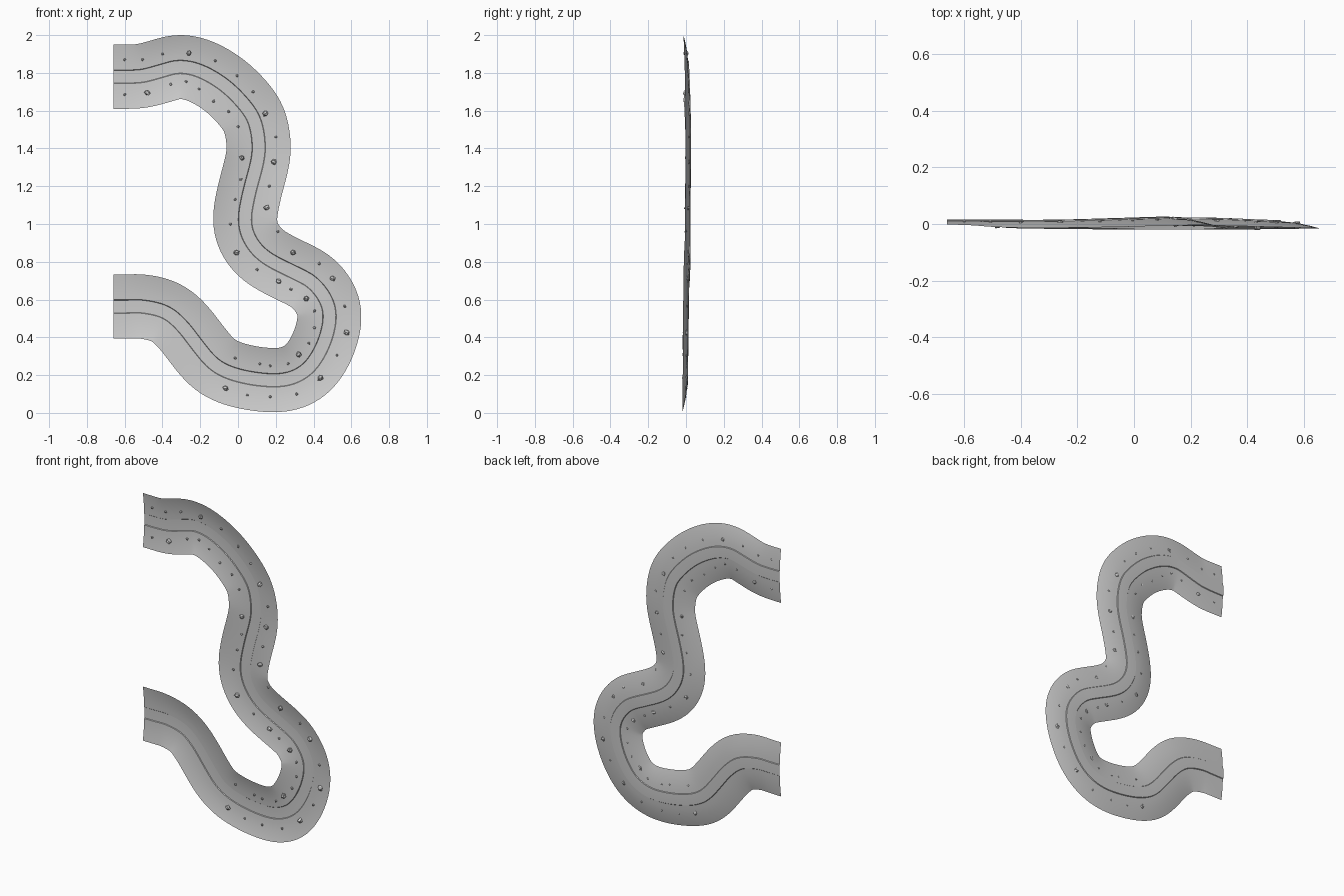
import bpy, bmesh, math, random
from mathutils import Vector, Matrix

if "Cube" in bpy.data.objects:
    bpy.data.objects.remove(bpy.data.objects["Cube"])

random.seed(4)
HALF = 0.17      # half width of the strip
BED = 0.033      # half width of the sunken channel

# centre line: x, z and depth y of the valley floor
PATH = [(-.66, 1.78, .011), (-.58, 1.78, .011), (-.5, 1.785, .011), (-.4, 1.812, .011),
        (-.31, 1.833, .011), (-.2, 1.811, .013), (-.07, 1.735, .017), (.035, 1.63, .02),
        (.09, 1.54, .022), (.11, 1.42, .022), (.1, 1.32, .022), (.06, 1.17, .021),
        (.035, 1.02, .02), (.067, .91, .02), (.15, .82, .02), (.3, .743, .018),
        (.395, .69, .014), (.465, .6, .011), (.486, .5, .01), (.455, .37, .009),
        (.385, .25, .007), (.29, .187, .006), (.17, .172, .006), (0, .198, .006),
        (-.125, .255, .007), (-.22, .365, .009), (-.29, .455, .01), (-.38, .533, .011),
        (-.5, .563, .011), (-.58, .563, .011), (-.66, .563, .011)]

BIG = [(-.26, 1.905), (-.48, 1.695), (.145, 1.585), (.02, 1.35), (.19, 1.33), (.15, 1.085),
       (-.01, .85), (.29, .85), (.5, .71), (.215, .695), (.36, .605), (.575, .425),
       (.435, .185), (-.065, .13), (.32, .31)]
SMALL = [(-.6, 1.87), (-.505, 1.87), (-.4, 1.9), (-.6, 1.685), (-.355, 1.74), (-.275, 1.755),
         (-.205, 1.715), (-.13, 1.65), (-.05, 1.595), (-.12, 1.865), (-.005, 1.785), (.08, 1.7),
         (0, 1.515), (.2, 1.46), (.015, 1.235), (.165, 1.2), (-.015, 1.13), (-.04, 1.0),
         (.21, .96), (.1, .76), (.43, .79), (.28, .655), (.565, .565), (.405, .54), (.405, .45),
         (.525, .305), (.375, .37), (.265, .26), (.17, .25), (.115, .26), (-.015, .29),
         (.05, .095), (.17, .085), (.31, .1)]


def smooth(pts, times):
    for _ in range(times):
        pts = [pts[0]] + [(a + 2 * b + c) / 4 for a, b, c in zip(pts, pts[1:], pts[2:])] + [pts[-1]]
    return pts


def spline(ctrl, n=6):
    p = [Vector(c) for c in ctrl]
    p = [p[0]] + p + [p[-1]]
    out = []
    for a, b, c, d in zip(p, p[1:], p[2:], p[3:]):
        for k in range(n):
            t = k / n
            out.append(.5 * (2 * b + (c - a) * t + (2 * a - 5 * b + 4 * c - d) * t * t
                             + (3 * b - a - 3 * c + d) * t ** 3))
    return out + [p[-1]]


LINE = smooth(spline(PATH), 4)
N = len(LINE)


def lift(i):
    # banks are lower at the two ends of the strip
    t = min(1, min(i, N - 1 - i) / 24)
    return .013 + .012 * t * t * (3 - 2 * t)


def height(i, off):
    return LINE[i].z - lift(i) * (abs(off) / HALF) ** 2


def normal(i):
    if i in (0, N - 1):
        return Vector((0, 1 if i == 0 else -1))
    t = (LINE[i + 1] - LINE[i - 1]).xy.normalized()
    return Vector((-t.y, t.x))


def sweep(name, rows):
    """Sheet through parallel rows given as (offset, extra depth)."""
    verts, faces = [], []
    for off, sink in rows:
        row = []
        for i in range(N):
            q = LINE[i].xy + normal(i) * off
            row.append(Vector((q.x, height(i, off) + sink, q.y)))
        verts += smooth(row, 3 if abs(off) > .1 else 0)
    for j in range(len(rows) - 1):
        for i in range(N - 1):
            a = j * N + i
            faces.append((a, a + 1, a + 1 + N, a + N))
    me = bpy.data.meshes.new(name)
    me.from_pydata(verts, [], faces)
    ob = bpy.data.objects.new(name, me)
    bpy.context.collection.objects.link(ob)
    return ob


def shade(ob):
    bpy.ops.object.select_all(action='DESELECT')
    ob.select_set(True)
    bpy.context.view_layer.objects.active = ob
    bpy.ops.object.shade_smooth_by_angle(angle=math.radians(30))


# banks on both sides and the sunken channel between them
steps = [.036, .06, .085, .11, .135, .155, HALF]
shade(sweep("left_bank", [(o, 0) for o in steps]))
shade(sweep("right_bank", [(-o, 0) for o in reversed(steps)]))
shade(sweep("channel", [(-.036, 0), (-BED, .004), (0, .004), (BED, .004), (.036, 0)]))


# rough stones scattered over the banks
def stones(name, spots, radius):
    bm = bmesh.new()
    for x, z in spots:
        p = Vector((x, z))
        i = min(range(N), key=lambda k: (LINE[k].xy - p).length)
        y = height(i, (LINE[i].xy - p).length) - radius * .4
        m = Matrix.Translation((x, y, z)) @ Matrix.Rotation(random.uniform(0, 6), 4, 'Y')
        geo = bmesh.ops.create_icosphere(bm, subdivisions=1, radius=radius, matrix=m)
        c = Vector((x, y, z))
        for v in geo["verts"]:
            v.co = c + (v.co - c) * random.uniform(.75, 1.15)
    me = bpy.data.meshes.new(name)
    bm.to_mesh(me)
    bm.free()
    bpy.context.collection.objects.link(bpy.data.objects.new(name, me))


stones("large_stones", BIG, .016)
stones("small_stones", SMALL, .008)
